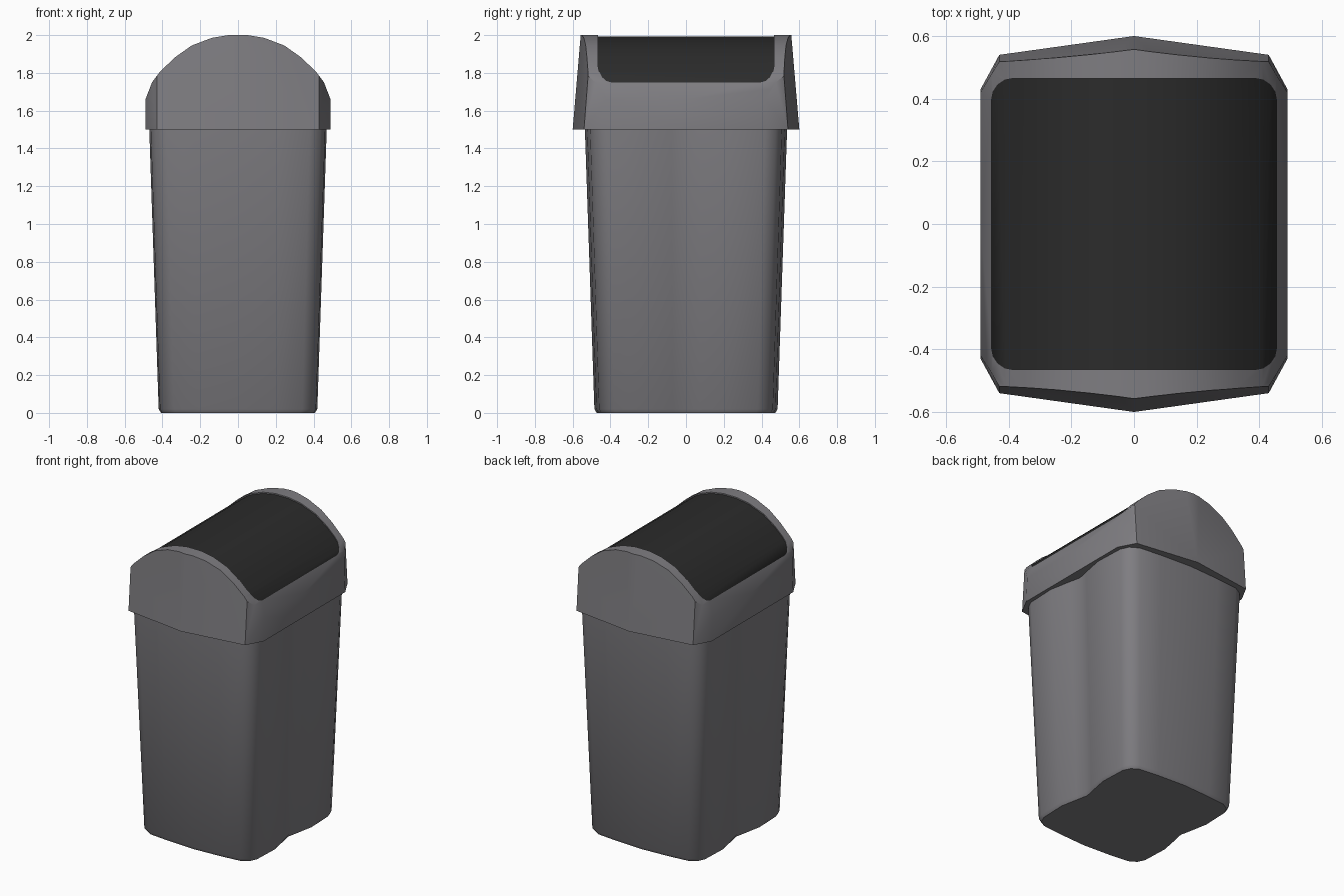
import bpy, bmesh, math

if "Cube" in bpy.data.objects:
    bpy.data.objects.remove(bpy.data.objects["Cube"])


def material(name, rgb):
    m = bpy.data.materials.new(name)
    m.diffuse_color = (*rgb, 1)
    m.use_nodes = True
    m.node_tree.nodes["Principled BSDF"].inputs["Base Color"].default_value = m.diffuse_color
    return m


grey = material("grey plastic", (0.21, 0.205, 0.22))
black = material("black plastic", (0.024, 0.024, 0.024))


def loft(name, rings, mat):
    """Closed solid through a list of equally sized point rings."""
    bm = bmesh.new()
    vs = [[bm.verts.new(p) for p in r] for r in rings]
    n = len(vs[0])
    for a, b in zip(vs, vs[1:]):
        for i in range(n):
            j = (i + 1) % n
            bm.faces.new((a[i], a[j], b[j], b[i]))
    bm.faces.new(vs[0][::-1])
    bm.faces.new(vs[-1])
    bmesh.ops.recalc_face_normals(bm, faces=bm.faces)
    me = bpy.data.meshes.new(name)
    bm.to_mesh(me)
    bm.free()
    me.materials.append(mat)
    ob = bpy.data.objects.new(name, me)
    bpy.context.collection.objects.link(ob)
    return ob


def mirrored(quarter):
    """Full outline from points running front centre -> right centre."""
    right = quarter + [(x, -y) for x, y in reversed(quarter) if y != 0]
    return right + [(-x, y) for x, y in reversed(right) if x != 0]


def ring(outline, z, sx=1, sy=1):
    return [(x * sx, y * sy, z) for x, y in outline]


def boolean(ob, other, op):
    mod = ob.modifiers.new("cut", 'BOOLEAN')
    mod.object, mod.operation, mod.solver = other, op, 'EXACT'
    bpy.context.view_layer.objects.active = ob
    bpy.ops.object.modifier_apply(modifier=mod.name)
    bpy.data.objects.remove(other, do_unlink=True)


def smooth(ob, angle):
    bpy.ops.object.select_all(action='DESELECT')
    ob.select_set(True)
    bpy.context.view_layer.objects.active = ob
    bpy.ops.object.shade_smooth_by_angle(angle=math.radians(angle))


def arch(drop):
    """Arched solid running front to back, lowered by drop."""
    half = [(0.49, 1.66), (0.455, 1.75), (0.41, 1.81), (0.33, 1.885),
            (0.245, 1.945), (0.14, 1.985), (0.05, 2.0)]
    prof = [(0.492, 1.4)] + half
    prof = prof + [(-x, z) for x, z in reversed(prof)]
    return loft("arch_helper", [[(x, y, z - drop) for x, z in prof]
                                for y in (-0.8, 0.8)], grey)


# tapered bin body with slightly hollowed sides
plan = mirrored([(0, -0.485), (0.2, -0.474), (0.34, -0.46), (0.39, -0.43), (0.413, -0.38),
                 (0.42, -0.2), (0.395, -0.07), (0.38, 0)])
body = loft("bin_body", [ring(plan, 0, 0.97, 0.975), ring(plan, 0.02),
                         ring(plan, 1.52, 1.12, 1.105)], grey)
smooth(body, 40)

# lid: tapered plan trimmed by the arch
lid_plan = mirrored([(0, -0.6), (0.43, -0.54), (0.49, -0.43), (0.49, 0)])
lid = loft("lid", [ring(lid_plan, 1.5), ring(lid_plan, 2.1, 1, 0.915)], grey)
boolean(lid, arch(0), 'INTERSECT')

# rounded opening in the lid
opening = []
for cx, cy, start in ((1, 1, 0), (-1, 1, 90), (-1, -1, 180), (1, -1, 270)):
    for k in range(5):
        t = math.radians(start + k * 22.5)
        opening.append((cx * 0.385 + 0.07 * math.cos(t), cy * 0.395 + 0.07 * math.sin(t)))
boolean(lid, loft("opening_helper", [ring(opening, 1.6), ring(opening, 2.2)], grey),
        'DIFFERENCE')
smooth(lid, 40)

# curved flap filling the opening
flap = loft("swing_flap", [ring(opening, 1.59, 1.003, 1.003),
                           ring(opening, 2.2, 1.003, 1.003)], black)
boolean(flap, arch(0.008), 'INTERSECT')
for ob in (flap,):
    ob.data.materials.clear()
    ob.data.materials.append(black)
    for p in ob.data.polygons:
        p.material_index = 0
smooth(flap, 40)
